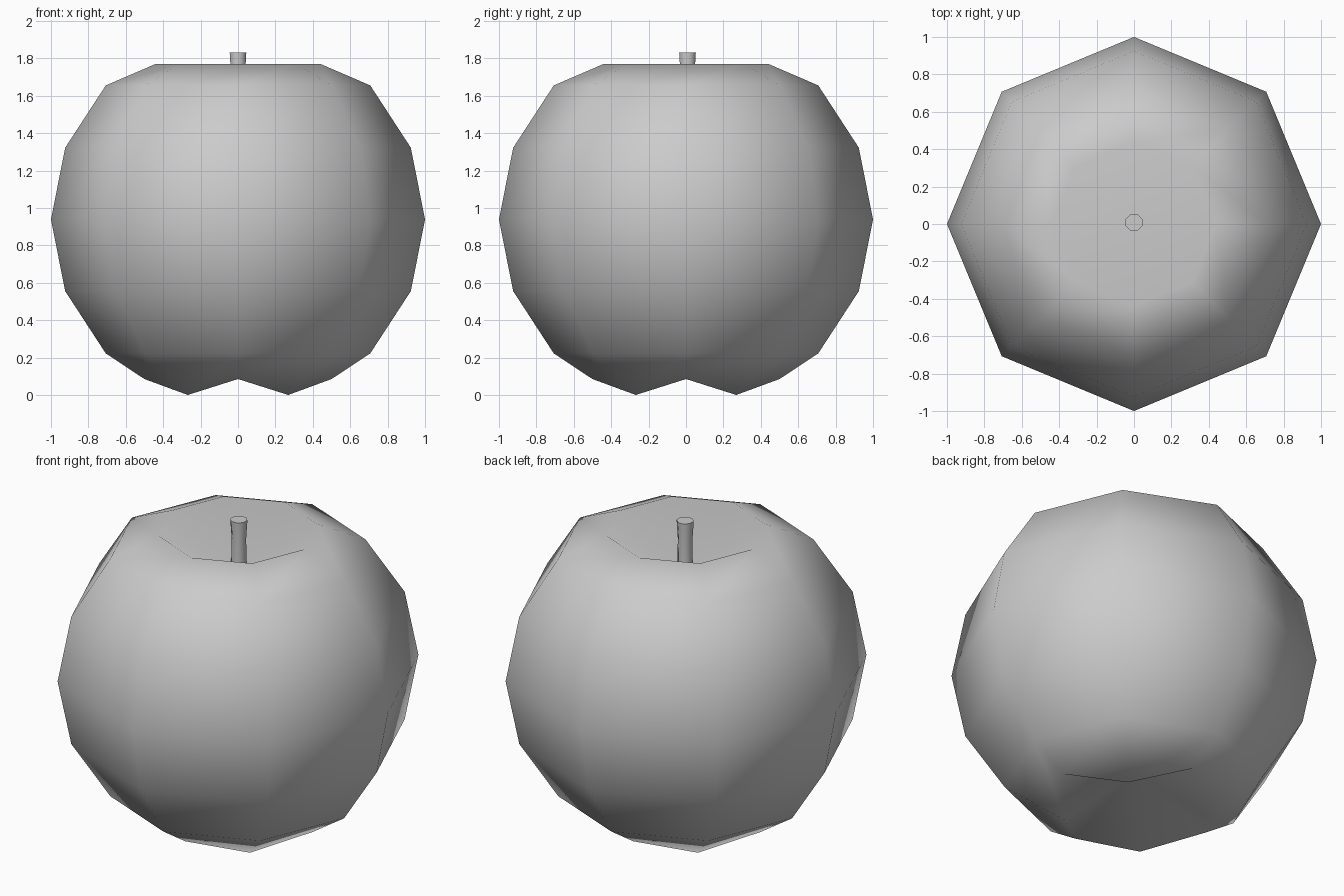
import bpy, bmesh
from math import sin, cos, pi

if "Cube" in bpy.data.objects:
    bpy.data.objects.remove(bpy.data.objects["Cube"])

SIDES = 8


def finish(bm, name, smooth_angle=None):
    bmesh.ops.recalc_face_normals(bm, faces=bm.faces)
    mesh = bpy.data.meshes.new(name)
    bm.to_mesh(mesh)
    bm.free()
    ob = bpy.data.objects.new(name, mesh)
    bpy.context.collection.objects.link(ob)
    bpy.ops.object.select_all(action='DESELECT')
    ob.select_set(True)
    bpy.context.view_layer.objects.active = ob
    if smooth_angle is None:
        bpy.ops.object.shade_smooth()
    else:
        bpy.ops.object.shade_smooth_by_angle(angle=smooth_angle)
    return ob


def add_ring(bm, axis_rz, diag_rz=None, y=0.0, turn=0.0):
    # diag_rz gives the odd corners their own radius and height
    ring = []
    for i in range(SIDES):
        r, z = diag_rz if diag_rz and i % 2 else axis_rz
        a = 2 * pi * i / SIDES + turn
        ring.append(bm.verts.new((r * cos(a), y + r * sin(a), z)))
    return ring


def bridge(bm, lower, upper):
    for i in range(SIDES):
        j = (i + 1) % SIDES
        bm.faces.new((lower[i], lower[j], upper[j], upper[i]))


def fan(bm, ring, z):
    pole = bm.verts.new((0, 0, z))
    for i in range(SIDES):
        bm.faces.new((ring[i], ring[(i + 1) % SIDES], pole))


# fruit body: eight-sided ball with four feet and dimpled poles
bm = bmesh.new()
rings = [add_ring(bm, (0.5, 0.085), (0.38, 0.0))]
for r, z in [(0.707, 0.222), (0.924, 0.555), (1.0, 0.938),
             (0.924, 1.322), (0.707, 1.655), (0.44, 1.77)]:
    rings.append(add_ring(bm, (r, z)))
for lower, upper in zip(rings, rings[1:]):
    bridge(bm, lower, upper)
fan(bm, rings[0], 0.28)
fan(bm, rings[-1], 1.54)
finish(bm, "fruit_body")

# stem: slim peg standing in the top dimple
bm = bmesh.new()
rings = [add_ring(bm, (r, z), y=0.008, turn=pi / 8)
         for r, z in [(0.043, 1.55), (0.041, 1.72), (0.048, 1.83)]]
for lower, upper in zip(rings, rings[1:]):
    bridge(bm, lower, upper)
bm.faces.new(rings[0])
bm.faces.new(rings[-1])
finish(bm, "stem", pi / 3)
